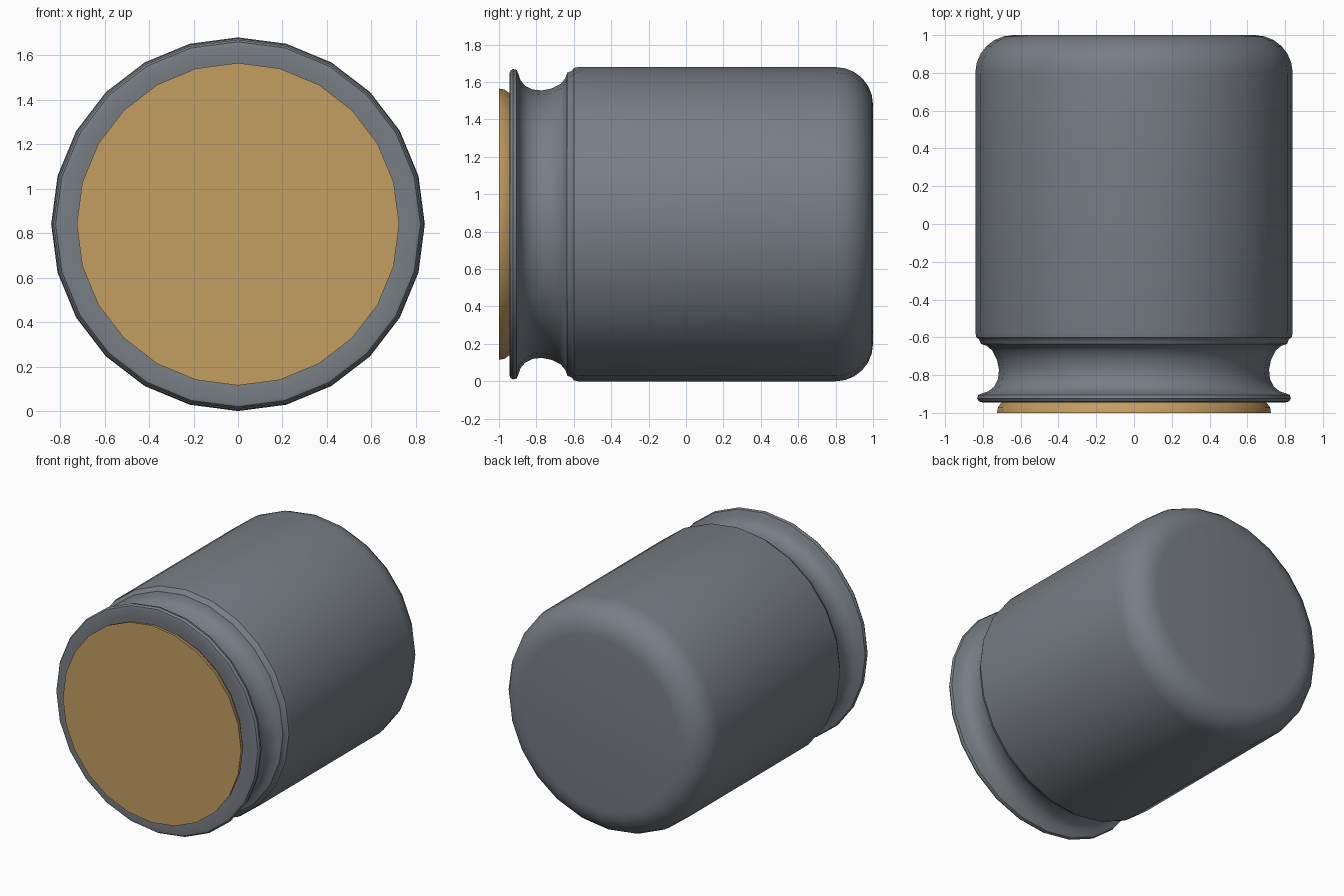
import bpy, bmesh, math

if "Cube" in bpy.data.objects:
    bpy.data.objects.remove(bpy.data.objects["Cube"])

SIDES = 24
CZ = 0.84  # axis height


def material(name, col):
    m = bpy.data.materials.new(name)
    m.diffuse_color = (*col, 1)
    m.use_nodes = True
    m.node_tree.nodes["Principled BSDF"].inputs["Base Color"].default_value = m.diffuse_color
    return m


def lathe(name, profile, mat):
    """Revolve (radius, y) points around the y axis and cap both ends."""
    bm = bmesh.new()
    rings = []
    for r, y in profile:
        rings.append([bm.verts.new((r * math.sin(2 * math.pi * i / SIDES), y,
                                    CZ + r * math.cos(2 * math.pi * i / SIDES)))
                      for i in range(SIDES)])
    for a, b in zip(rings, rings[1:]):
        for i in range(SIDES):
            j = (i + 1) % SIDES
            bm.faces.new((a[i], a[j], b[j], b[i]))
    bm.faces.new(rings[0])
    bm.faces.new(rings[-1])
    bmesh.ops.recalc_face_normals(bm, faces=bm.faces)
    me = bpy.data.meshes.new(name)
    bm.to_mesh(me)
    bm.free()
    me.materials.append(mat)
    ob = bpy.data.objects.new(name, me)
    bpy.context.collection.objects.link(ob)
    bpy.context.view_layer.objects.active = ob
    ob.select_set(True)
    bpy.ops.object.shade_smooth_by_angle(angle=math.radians(35))
    ob.select_set(False)
    return ob


steel = material("dark steel", (0.19, 0.21, 0.235))
brass = material("brass", (0.55, 0.34, 0.12))

# Steel canister: lip, neck groove, straight wall, rounded base
profile = [(0.73, -0.935), (0.80, -0.945), (0.82, -0.94), (0.83, -0.925),
           (0.825, -0.905), (0.80, -0.895), (0.77, -0.885), (0.74, -0.86),
           (0.72, -0.82), (0.715, -0.77), (0.725, -0.72), (0.75, -0.67),
           (0.78, -0.645), (0.81, -0.635), (0.82, -0.61), (0.835, -0.60),
           (0.84, -0.575), (0.84, 0.36)]
profile += [(0.64 + 0.2 * math.cos(a), 0.8 + 0.2 * math.sin(a))
            for a in (math.pi / 2 * k / 6 for k in range(7))]
lathe("canister", profile, steel)

# Brass plug in the mouth
lathe("plug", [(0.725, -1.0), (0.72, -0.97), (0.69, -0.93)], brass)
